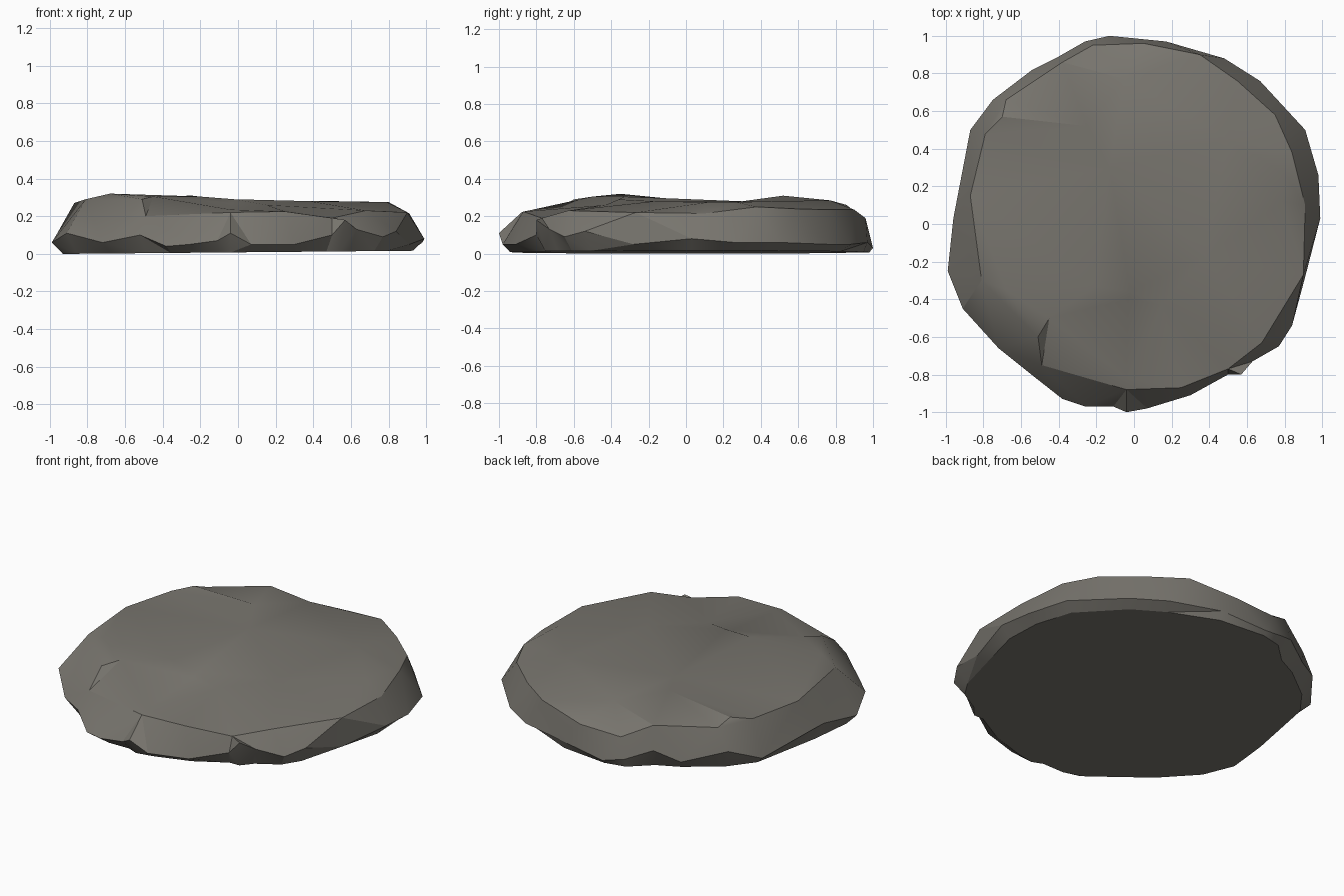
import bpy, bmesh
from mathutils import Vector
from mathutils.geometry import delaunay_2d_cdt

# widest outline of the stone, counter-clockwise (x, y, height)
outline = [
    (0.99, 0.03, .08), (0.98, 0.26, .06), (0.91, 0.50, .06), (0.67, 0.76, .05),
    (0.48, 0.88, .05), (0.17, 0.97, .06), (-0.13, 1.0, .03), (-0.26, 0.97, .06),
    (-0.40, 0.89, .12), (-0.54, 0.82, .06), (-0.75, 0.66, .12), (-0.87, 0.50, .05),
    (-0.96, 0.03, .11), (-0.99, -0.25, .06), (-0.91, -0.45, .11), (-0.72, -0.66, .06),
    (-0.52, -0.82, .10), (-0.38, -0.93, .04), (-0.26, -0.97, .05), (-0.11, -0.97, .07),
    (-0.04, -1.0, .11), (0.07, -0.98, .05), (0.30, -0.91, .05), (0.50, -0.80, .10),
    (0.57, -0.80, .18), (0.63, -0.73, .13), (0.77, -0.65, .09), (0.84, -0.54, .12),
    (0.91, -0.28, .05)]

# upper rim where the wall meets the top
rim = [
    (0.91, 0.10, .215), (0.84, 0.38, .25), (0.75, 0.58, .24), (0.55, 0.76, .235),
    (0.35, 0.90, .235), (0.05, 0.96, .19), (-0.22, 0.95, .18), (-0.38, 0.86, .26),
    (-0.68, 0.66, .25), (-0.79, 0.48, .265), (-0.87, 0.15, .27), (-0.81, -0.30, .29),
    (-0.51, -0.60, .29), (-0.49, -0.75, .20), (-0.04, -0.88, .22), (0.25, -0.87, .225),
    (0.50, -0.77, .19), (0.68, -0.63, .23), (0.90, -0.27, .22)]

# gentle bumps inside the top, with the small step across the front
bumps = [
    (-0.25, 0.52, .31), (-0.13, 0.30, .28), (-0.05, 0.77, .285), (0.79, 0.12, .275),
    (0.80, 0.27, .275), (0.38, -0.17, .28), (0.15, -0.43, .26), (-0.21, -0.33, .305),
    (-0.68, -0.35, .32), (-0.70, 0.57, .285), (0.50, 0.45, .28), (-0.03, -0.40, .27),
    (-0.02, -0.36, .29), (-0.45, -0.50, .305), (-0.04, -0.82, .235)]


def loop_edges(start, count):
    return [(start + i, start + (i + 1) % count) for i in range(count)]


# walls and top as one triangulated skin
points = outline + rim + bumps
n, m = len(outline), len(rim)
step = n + m
edges = loop_edges(0, n) + loop_edges(n, m) + [(step + 7, step + 12), (step + 12, step + 6)]
flat, _, tris, origin, _, _ = delaunay_2d_cdt(
    [Vector(p[:2]) for p in points], edges, [], 1, 1e-5)

bm = bmesh.new()
for co, src in zip(flat, origin):
    bm.verts.new((co.x, co.y, points[src[0]][2] if src else 0.2))
bm.verts.ensure_lookup_table()
for t in tris:
    bm.faces.new([bm.verts[i] for i in t])

# undercut lower edge and flat underside
border = [e for e in bm.edges if e.is_boundary]
low = bmesh.ops.extrude_edge_only(bm, edges=border)["geom"]
for v in (g for g in low if isinstance(g, bmesh.types.BMVert)):
    inset = 0.98 if v.co.y > 0.9 else 0.94
    v.co = (v.co.x * inset, v.co.y * inset, 0.008 + 0.0085 * v.co.x)
bmesh.ops.holes_fill(bm, edges=[e for e in bm.edges if e.is_boundary], sides=0)
bmesh.ops.triangulate(bm, faces=[f for f in bm.faces if len(f.verts) > 3])
bmesh.ops.recalc_face_normals(bm, faces=bm.faces)

mesh = bpy.data.meshes.new("flat_stone")
bm.to_mesh(mesh)
bm.free()
stone = bpy.data.objects.new("flat_stone", mesh)
bpy.context.collection.objects.link(stone)

# warm grey stone
grey = bpy.data.materials.new("warm grey stone")
grey.diffuse_color = (0.19, 0.18, 0.158, 1)
mesh.materials.append(grey)

bpy.context.view_layer.objects.active = stone
stone.select_set(True)
bpy.ops.object.shade_smooth_by_angle(angle=0.45)
